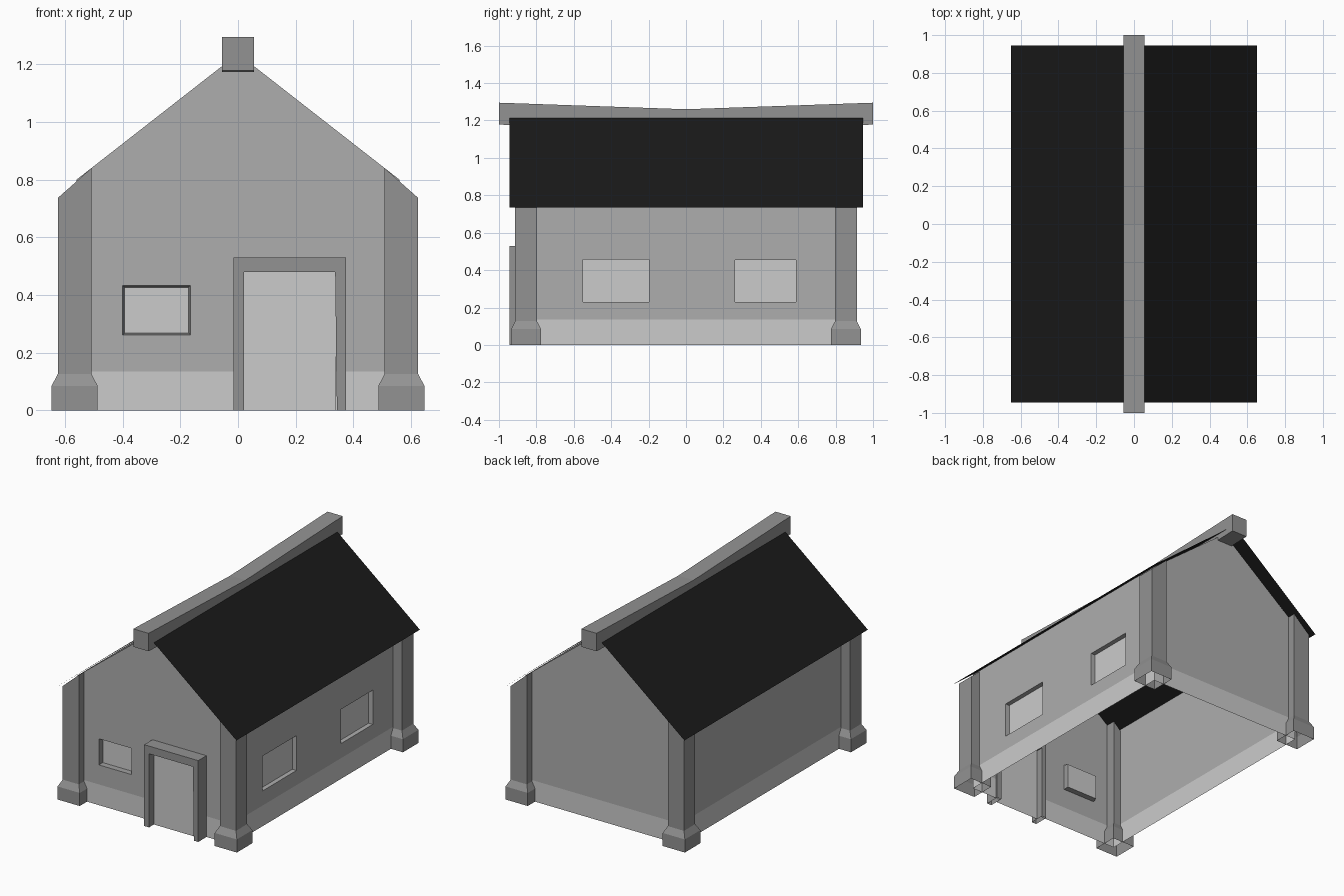
import bpy

if "Cube" in bpy.data.objects:
    bpy.data.objects.remove(bpy.data.objects["Cube"])


def mat(name, v):
    m = bpy.data.materials.new(name)
    m.diffuse_color = (v, v, v, 1)
    m.use_nodes = True
    m.node_tree.nodes["Principled BSDF"].inputs["Base Color"].default_value = m.diffuse_color
    return m


WALL, TRIM = mat("wall_grey", 0.42), mat("trim_grey", 0.29)
LIGHT, SLATE = mat("light_grey", 0.6), mat("roof_black", 0.01)
WX, WY, PLINTH = 0.56, 0.86, 0.135


def build(name, verts, faces, mats, ids=None):
    me = bpy.data.meshes.new(name)
    me.from_pydata(verts, [], faces)
    for m in mats:
        me.materials.append(m)
    if ids:
        me.polygons.foreach_set("material_index", ids)
    ob = bpy.data.objects.new(name, me)
    bpy.context.collection.objects.link(ob)
    return ob


def loft(name, rings, m, cap_start=False, cap_end=True):
    """Skin four-cornered rings that run counter-clockwise about the path."""
    faces = [(4*r + i, 4*r + (i+1) % 4, 4*r + 4 + (i+1) % 4, 4*r + 4 + i)
             for r in range(len(rings) - 1) for i in range(4)]
    if cap_start:
        faces.append((3, 2, 1, 0))
    if cap_end:
        n = 4 * len(rings) - 4
        faces.append((n, n+1, n+2, n+3))
    return build(name, [p for r in rings for p in r], faces, [m])


def wall(name, place, us, zs, top, holes=()):
    """Sheet wall on a grid, leaving out the cells that lie in an opening."""
    verts, faces, ids = [], [], []
    n = len(us)
    for z in zs + [None]:
        verts += [place(u, top(u) if z is None else z, 0) for u in us]
    for j in range(len(zs)):
        for i in range(n - 1):
            z1 = zs[j+1] if j + 1 < len(zs) else 9
            if any(us[i] >= h[0] and us[i+1] <= h[1] and zs[j] >= h[2] and z1 <= h[3]
                   for h in holes):
                continue
            a = j * n + i
            faces.append((a, a+1, a+1+n, a+n))
            ids.append(1 if z1 <= PLINTH else 0)
    build(name, verts, faces, [WALL, LIGHT], ids)


def recess(name, place, hole, depth, taper, reveal):
    """Reveal faces and a set-back pane."""
    u0, u1, z0, z1 = hole
    t = taper
    verts = [place(u, z, 0) for u, z in ((u0, z0), (u1, z0), (u1, z1), (u0, z1))]
    verts += [place(u, z, depth) for u, z in
              ((u0+t, z0+t), (u1-t, z0+t), (u1-t, z1-t), (u0+t, z1-t))]
    faces = [(i, (i+1) % 4, 4 + (i+1) % 4, 4 + i) for i in range(4)] + [(4, 5, 6, 7)]
    build(name, verts, faces, [reveal, LIGHT], [0, 0, 0, 0, 1])


def front(u, z, d): return (u, -WY + d, z)
def back(u, z, d): return (-u, WY - d, z)
def right(u, z, d): return (WX - d, u, z)
def left(u, z, d): return (-WX + d, -u, z)
def gable(u): return 1.237 - 0.78 * abs(u)
def eave(u): return gable(WX)


# Walls with window and door openings
door = (0.02, 0.34, 0, 0.48)
front_win = (-0.4, -0.165, 0.262, 0.433)
side_wins = [(-0.55, -0.198, 0.23, 0.457), (0.262, 0.588, 0.23, 0.453)]
wall("front_wall", front, [-WX, -0.4, -0.165, 0, 0.02, 0.34, WX],
     [0, PLINTH, 0.262, 0.433, 0.48], gable, [door, front_win])
wall("back_wall", back, [-WX, 0, WX], [0, PLINTH], gable)
wall("right_wall", right, [-WY, -0.55, -0.198, 0.262, 0.588, WY],
     [0, PLINTH, 0.23, 0.453, 0.457], eave, side_wins)
wall("left_wall", left, [-WY, WY], [0, PLINTH], eave)

# Windows
recess("front_window", front, front_win, 0.03, 0.006, TRIM)
for i, h in enumerate(side_wins):
    recess(f"side_window_{i+1}", right, h, 0.03, 0, WALL)

# Door panel and its surrounding frame, swept over three sides
build("door", [(0.02, -0.895, 0), (0.34, -0.895, 0), (0.34, -0.895, 0.48), (0.02, -0.895, 0.48)],
      [(0, 1, 2, 3)], [LIGHT])
outer = [(-0.015, 0), (-0.015, 0.53), (0.375, 0.53), (0.375, 0)]
inner = [(0.02, 0), (0.02, 0.48), (0.337, 0.48), (0.343, 0)]
rings = [[(o[0], -0.945, o[1]), (p[0], -0.945, p[1]), (p[0], -0.85, p[1]), (o[0], -0.85, o[1])]
         for o, p in zip(outer, inner)]
loft("door_frame", rings, TRIM, cap_end=False)

# Corner posts with a flared foot and a top cut to the roof slope
for sx in (-1, 1):
    for sy in (-1, 1):
        cx, cy = 0.5665 * sx, 0.855 * sy
        rings = []
        for h, z in ((0.08, 0), (0.08, 0.085), (0.058, 0.127), (0.058, None)):
            ring = []
            for dx, dy in ((-1, -1), (1, -1), (1, 1), (-1, 1)):
                zz = z if z is not None else (0.737 if dx == sx else 0.84)
                ring.append((cx + dx*h, cy + dy*h, zz))
            rings.append(ring)
        loft("corner_post", rings, TRIM)

# Thin roof sheets
for s, side in ((1, "right"), (-1, "left")):
    v = [(0.65*s, -0.945, 0.735), (0.65*s, 0.945, 0.735),
         (0.05*s, 0.945, 1.217), (0.05*s, -0.945, 1.217)]
    build(f"{side}_roof", v, [(0, 1, 2, 3) if s > 0 else (3, 2, 1, 0)], [SLATE])

# Sagging ridge beam
rings = [[(-0.055, y, 1.178 - d), (-0.055, y, 1.295 - d), (0.055, y, 1.295 - d), (0.055, y, 1.178 - d)]
         for y, d in ((-1, 0), (0, 0.035), (1, 0))]
ridge = loft("ridge_beam", rings, TRIM, cap_start=True)

# Consistent outward normals on the closed beam and the frame
import bmesh
for ob in (ridge, bpy.data.objects["door_frame"]):
    bm = bmesh.new()
    bm.from_mesh(ob.data)
    bmesh.ops.recalc_face_normals(bm, faces=bm.faces)
    bm.to_mesh(ob.data)
    bm.free()
